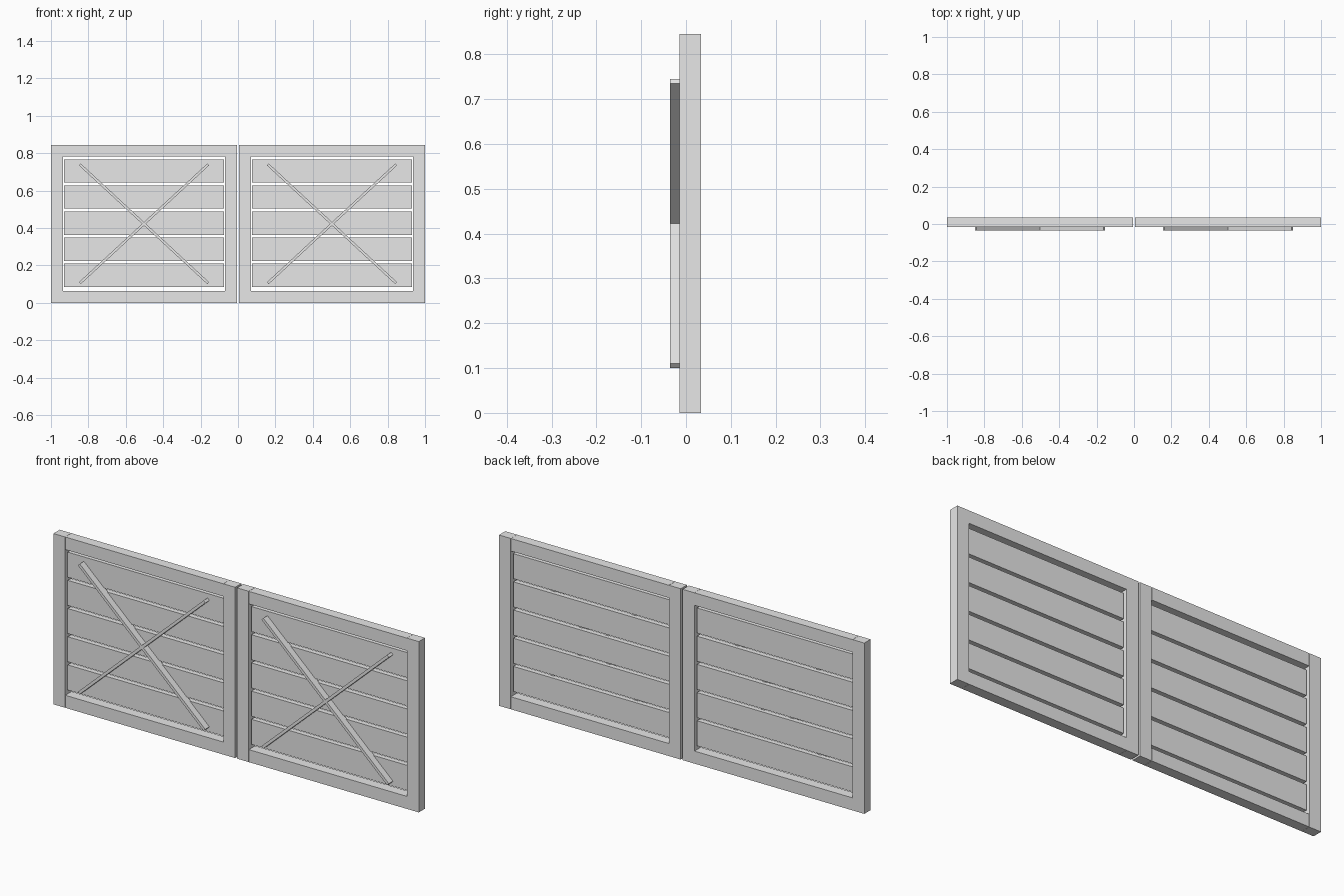
import bpy
from math import atan2
from mathutils import Matrix, Vector

if "Cube" in bpy.data.objects:
    bpy.data.objects.remove(bpy.data.objects["Cube"], do_unlink=True)

grey = bpy.data.materials.new("light_grey")
grey.use_nodes = True
grey.diffuse_color = (0.8, 0.8, 0.8, 1)
grey.node_tree.nodes["Principled BSDF"].inputs["Base Color"].default_value = (0.8, 0.8, 0.8, 1)


def box(name, low, high, turn=0.0):
    """Box between two corners, optionally turned about its centre on the y axis."""
    low, high = Vector(low), Vector(high)
    bpy.ops.mesh.primitive_cube_add(size=1)
    ob = bpy.context.object
    ob.name = name
    ob.data.transform(Matrix.Rotation(turn, 4, "Y") @ Matrix.Diagonal((*(high - low), 1)))
    ob.location = (low + high) / 2
    ob.data.materials.append(grey)
    return ob


HEIGHT = 0.845
FRONT, BACK = -0.015, 0.034
HALF = 0.4975        # half the width of one leaf
STILE = 0.064        # width of the frame timbers
GAP = 0.001
BOARD_HEIGHT, BOARD_PITCH = 0.124, 0.1395
MIDDLE = 0.426

for side, cx in (("right", -0.5025), ("left", 0.5025)):
    inner = HALF - STILE

    # Upright stiles
    for s, label in ((-1, "right"), (1, "left")):
        mid = cx + s * (HALF - STILE / 2)
        box(f"{side}_leaf_{label}_stile", (mid - STILE / 2, FRONT, 0),
            (mid + STILE / 2, BACK, HEIGHT))

    # Top and bottom rails
    for label, z in (("bottom", 0), ("top", HEIGHT - STILE + 0.002)):
        box(f"{side}_leaf_{label}_rail", (cx - inner + GAP, FRONT, z),
            (cx + inner - GAP, BACK, z + STILE - 0.002))

    # Spaced infill boards, set back from both faces of the frame
    for i in range(5):
        z = MIDDLE + (i - 2) * BOARD_PITCH
        box(f"{side}_leaf_board_{i + 1}", (cx - inner + 0.006, -0.003, z - BOARD_HEIGHT / 2),
            (cx + inner - 0.006, 0.022, z + BOARD_HEIGHT / 2))

    # Crossed braces on the front
    span = Vector((0.687, 0.635))
    angle = atan2(span.y, span.x)
    for s, label in ((-1, "rising"), (1, "falling")):
        half = span.length / 2
        box(f"{side}_leaf_{label}_brace", (cx - half, -0.036, 0.4155),
            (cx + half, 0.002, 0.4295), s * angle)
